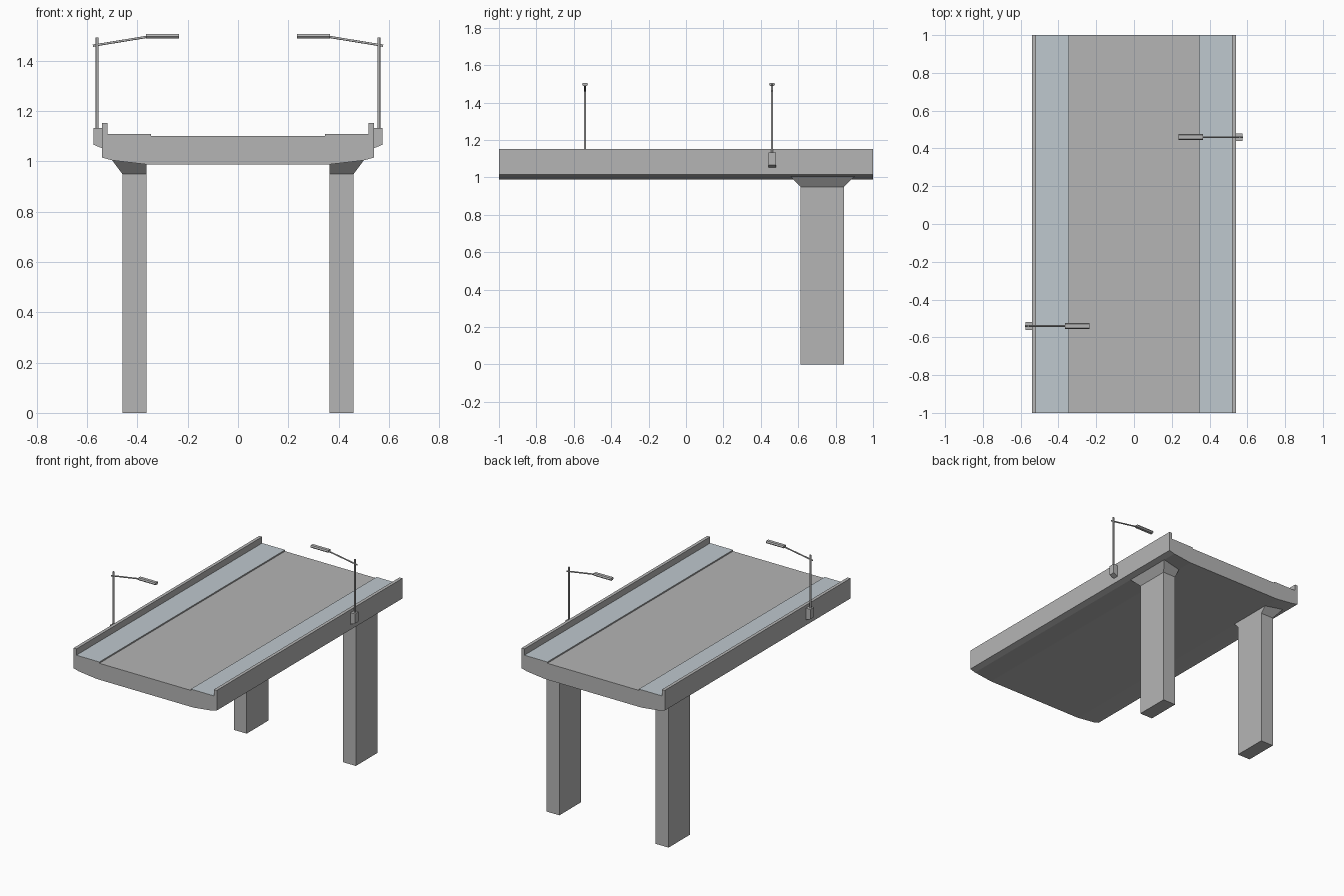
import bpy
import bmesh
from mathutils import Vector

cube = bpy.data.objects.get("Cube")
if cube:
    bpy.data.objects.remove(cube, do_unlink=True)


def material(name, color):
    m = bpy.data.materials.new(name)
    m.use_nodes = True
    m.diffuse_color = (*color, 1)
    m.node_tree.nodes["Principled BSDF"].inputs["Base Color"].default_value = (*color, 1)
    return m


concrete = material("concrete grey", (0.46, 0.46, 0.46))
paving = material("pale blue paving", (0.52, 0.58, 0.62))


def finish(name, bm, mats):
    bmesh.ops.recalc_face_normals(bm, faces=bm.faces)
    mesh = bpy.data.meshes.new(name)
    bm.to_mesh(mesh)
    bm.free()
    for m in mats:
        mesh.materials.append(m)
    obj = bpy.data.objects.new(name, mesh)
    bpy.context.collection.objects.link(obj)
    return obj


def loft(name, start, end, mats=(concrete,)):
    """Solid between two matching outlines."""
    bm = bmesh.new()
    a = [bm.verts.new(p) for p in start]
    b = [bm.verts.new(p) for p in end]
    bm.faces.new(a)
    bm.faces.new(b)
    for i in range(len(a)):
        j = (i + 1) % len(a)
        bm.faces.new((a[i], a[j], b[j], b[i]))
    return finish(name, bm, mats)


def rect(x0, x1, y0, y1, z):
    return [(x0, y0, z), (x1, y0, z), (x1, y1, z), (x0, y1, z)]


def rod(name, p, q, radius):
    p, q = Vector(p), Vector(q)
    bm = bmesh.new()
    bmesh.ops.create_cone(bm, cap_ends=True, segments=12, radius1=radius,
                          radius2=radius, depth=(q - p).length)
    obj = finish(name, bm, (concrete,))
    obj.location = (p + q) / 2
    obj.rotation_euler = (q - p).to_track_quat("Z", "Y").to_euler()
    for poly in obj.data.polygons:
        poly.use_smooth = len(poly.vertices) == 4
    return obj


# Deck: half cross-section mirrored, with paved walkways beside the road
half = [(0.365, 0.988), (0.50, 1.004), (0.54, 1.015), (0.54, 1.152),
        (0.518, 1.152), (0.518, 1.109), (0.345, 1.109), (0.345, 1.10)]
section = half + [(-x, z) for x, z in reversed(half)]
deck = loft("bridge_deck", [(x, -1, z) for x, z in section],
            [(x, 1, z) for x, z in section], (concrete, paving))
for face in deck.data.polygons:
    if face.normal.z > 0.9 and 0.35 < abs(face.center.x) < 0.51:
        face.material_index = 1

for side, label, lamp_y in ((1, "left", 0.46), (-1, "right", -0.54)):
    # Pier and its flared head
    inner, outer = side * 0.363, side * 0.46
    loft(label + "_pier", rect(inner, outer, 0.612, 0.845, 0),
         rect(inner, outer, 0.612, 0.845, 0.952))
    loft(label + "_pier_head", rect(inner, outer, 0.612, 0.845, 0.95),
         rect(inner, side * 0.50, 0.56, 0.90, 1.004))

    # Lamp bracket on the outside of the parapet
    bracket = [(0.535, 1.05), (0.574, 1.066), (0.574, 1.132), (0.535, 1.132)]
    loft(label + "_lamp_bracket",
         [(side * x, lamp_y - 0.02, z) for x, z in bracket],
         [(side * x, lamp_y + 0.02, z) for x, z in bracket])

    # Pole, arm and lamp head
    rod(label + "_lamp_pole", (side * 0.56, lamp_y, 1.12), (side * 0.56, lamp_y, 1.492), 0.006)
    rod(label + "_lamp_arm", (side * 0.577, lamp_y, 1.46), (side * 0.35, lamp_y, 1.497), 0.0045)
    head = [(-0.009, 1.489), (0.009, 1.489), (0.016, 1.497),
            (0.011, 1.506), (-0.011, 1.506), (-0.016, 1.497)]
    loft(label + "_lamp_head",
         [(side * 0.235, lamp_y + y, z) for y, z in head],
         [(side * 0.366, lamp_y + y, z) for y, z in head])
